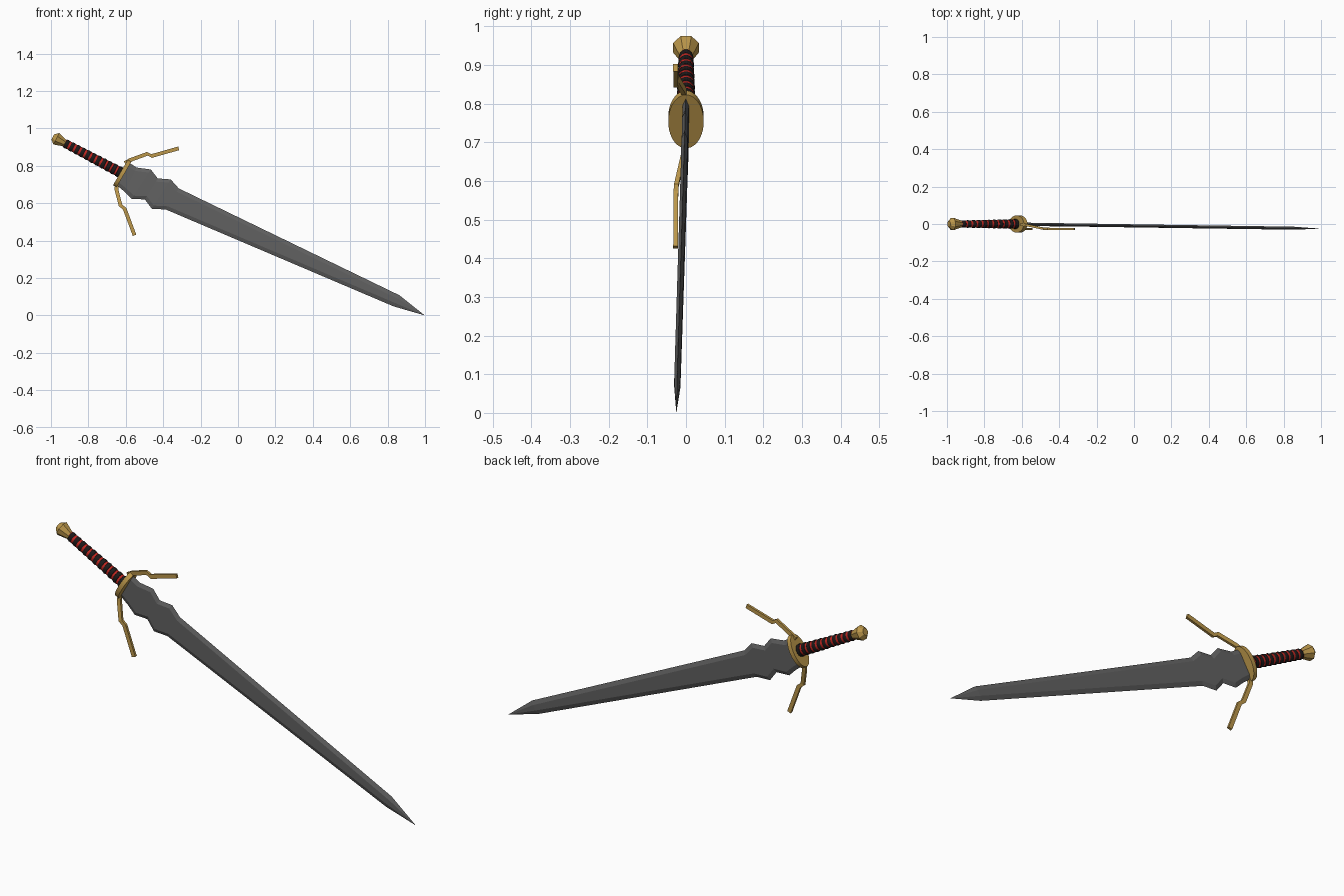
import bpy, bmesh, math
from mathutils import Vector

if "Cube" in bpy.data.objects:
    bpy.data.objects.remove(bpy.data.objects["Cube"])


def material(name, rgb):
    m = bpy.data.materials.new(name)
    m.diffuse_color = (*rgb, 1)
    m.use_nodes = True
    m.node_tree.nodes["Principled BSDF"].inputs["Base Color"].default_value = m.diffuse_color
    return m


GOLD = material("gold", (0.50, 0.31, 0.07))
BLACK = material("black", (0.012, 0.01, 0.01))
RED = material("red", (0.55, 0.02, 0.015))
STEEL = material("steel", (0.12, 0.12, 0.12))


def loft(name, rings, mat, smooth=False):
    """Join matching rings of points into a closed, capped skin."""
    bm = bmesh.new()
    loops = [[bm.verts.new(p) for p in ring] for ring in rings]
    n = len(loops[0])
    for a, b in zip(loops, loops[1:]):
        for i in range(n):
            j = (i + 1) % n
            bm.faces.new((a[i], a[j], b[j], b[i]))
    bm.faces.new(loops[0])
    bm.faces.new(loops[-1])
    bmesh.ops.remove_doubles(bm, verts=bm.verts, dist=1e-5)
    bmesh.ops.recalc_face_normals(bm, faces=bm.faces)
    mesh = bpy.data.meshes.new(name)
    bm.to_mesh(mesh)
    bm.free()
    ob = bpy.data.objects.new(name, mesh)
    bpy.context.collection.objects.link(ob)
    mesh.materials.append(mat)
    if smooth:
        bpy.ops.object.select_all(action='DESELECT')
        ob.select_set(True)
        bpy.context.view_layer.objects.active = ob
        bpy.ops.object.shade_smooth_by_angle(angle=math.radians(35))
    return ob


def turned(name, origin, axis, profile, sides, mat, smooth=False):
    """Profile of (distance, radius in xz, radius in y) around an axis."""
    d = Vector(axis).normalized()
    v = Vector((0, 1, 0))
    u = d.cross(v)
    rings = []
    for s, ru, rv in profile:
        c = Vector(origin) + d * s
        rings.append([c + u * ru * math.cos(t) + v * rv * math.sin(t)
                      for t in (2 * math.pi * (i + 0.5) / sides for i in range(sides))])
    return loft(name, rings, mat, smooth)


# Blade: matching upper / lower outline points, flat sides with bevelled edges
pairs = [((-0.592, 0.822), (-0.646, 0.694)),
         ((-0.541, 0.790), (-0.605, 0.660)),
         ((-0.466, 0.780), (-0.568, 0.623)),
         ((-0.429, 0.732), (-0.498, 0.620)),
         ((-0.360, 0.727), (-0.461, 0.570)),
         ((-0.317, 0.679), (-0.386, 0.566)),
         ((0.864, 0.107), (0.832, 0.048))]
rings = []
for up, low in pairs:
    y = -0.015 * (up[0] + 0.63)
    a, b = Vector((up[0], y, up[1])), Vector((low[0], y, low[1]))
    step = (b - a).normalized() * 0.02
    t = Vector((0, 0.008, 0))
    rings.append([a, a + step - t, b - step - t, b, b - step + t, a + step + t])
rings.append([Vector((0.998, -0.025, 0.0))] * 6)
loft("blade", rings, STEEL)

# Grip: red core with tapered black wraps
top = Vector((-0.927, 0, 0.921))
guard_c = Vector((-0.619, 0, 0.759))
axis = guard_c - top
L = axis.length


def grip(s, k=1.0):
    f = s / L
    return (s, (0.024 + 0.006 * f) * k, (0.019 + 0.007 * f) * k)


turned("grip_core", top, axis, [grip(0, 0.93), grip(L, 0.93)], 16, RED, True)
wraps = 11
pitch = L / wraps
for i in range(wraps):
    s = i * pitch
    turned("grip_wrap_%d" % (i + 1), top, axis,
           [grip(s, 0.85), grip(s + pitch * 0.1, 0.98), grip(s + pitch * 0.4, 1.04),
            grip(s + pitch * 0.68, 0.98), grip(s + pitch * 0.78, 0.85)], 16, BLACK, True)

# Pommel: faceted flare
turned("pommel", top, top - guard_c,
       [(-0.005, 0.019, 0.018), (0.05, 0.037, 0.036), (0.071, 0.018, 0.018)], 8, GOLD)

# Guard: oval plate
turned("guard", guard_c, (0.866, 0, -0.5),
       [(-0.011, 0.080, 0.046), (0.011, 0.080, 0.046)], 32, GOLD, True)


# Quillons: kinked flat bars leaving the guard ends
def bar(name, path, half_w, half_t):
    pts = [Vector(p) for p in path]
    rings = []
    for i, p in enumerate(pts):
        tan = pts[min(i + 1, len(pts) - 1)] - pts[max(i - 1, 0)]
        side = Vector((tan.z, 0, -tan.x)).normalized() * half_w
        t = Vector((0, half_t, 0))
        rings.append([p + side + t, p + side - t, p - side - t, p - side + t])
    loft(name, rings, GOLD)


bar("upper_quillon", [(-0.605, -0.003, 0.815), (-0.575, -0.005, 0.831), (-0.484, -0.025, 0.864),
                      (-0.462, -0.026, 0.852), (-0.317, -0.027, 0.893)], 0.010, 0.006)
bar("lower_quillon", [(-0.648, -0.003, 0.705), (-0.650, -0.006, 0.672), (-0.628, -0.025, 0.588),
                      (-0.606, -0.026, 0.570), (-0.553, -0.027, 0.428)], 0.010, 0.006)
